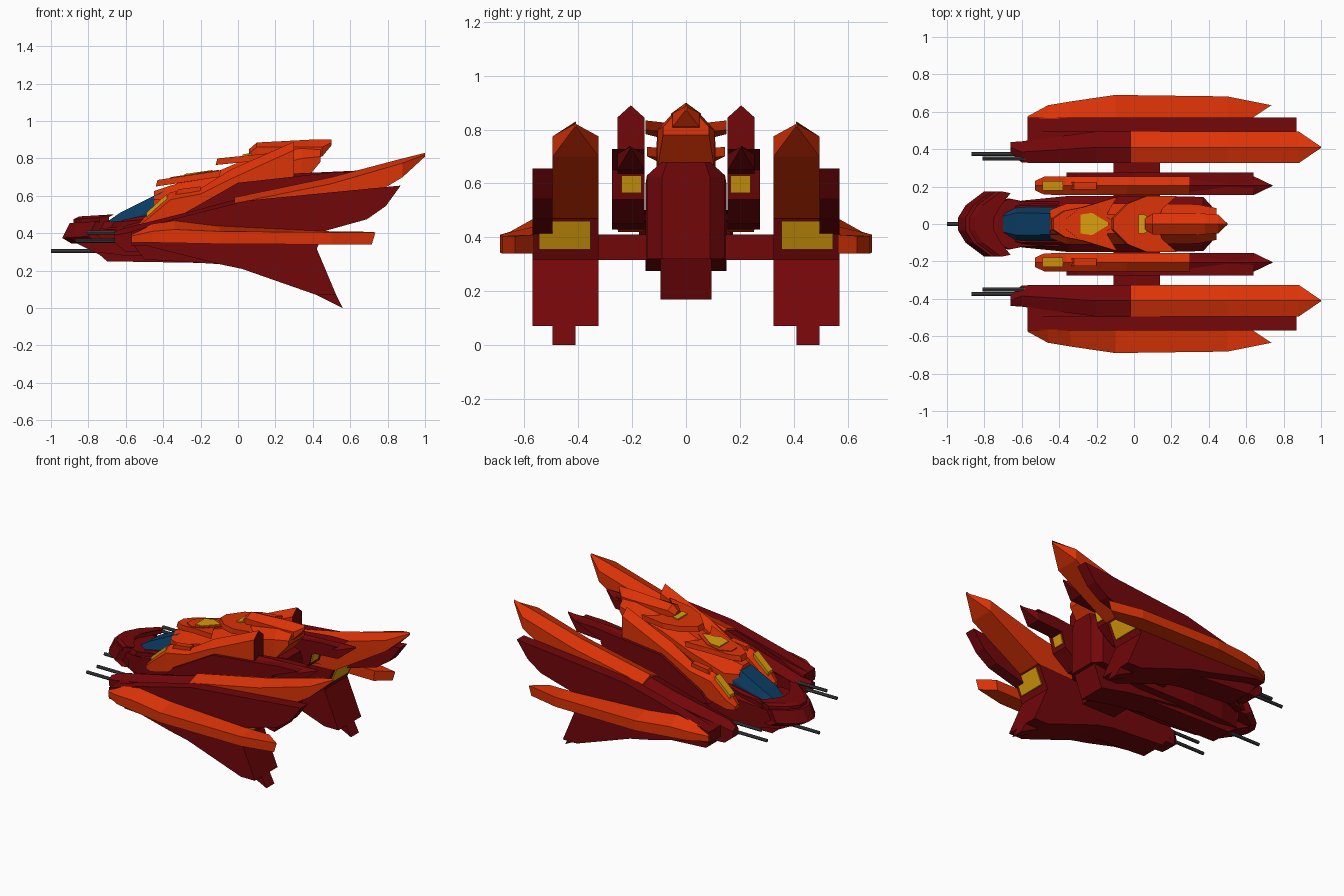
import bpy, bmesh, math

def mat(name, c):
    m = bpy.data.materials.new(name)
    m.diffuse_color = (*c, 1)
    return m

RED = mat("dark_red", (0.17, 0.002, 0.003))
ORANGE = mat("orange", (0.72, 0.033, 0.002))
BLUE = mat("glass_blue", (0.003, 0.045, 0.12))
GOLD = mat("gold", (0.7, 0.34, 0.004))
STEEL = mat("gunmetal", (0.06, 0.06, 0.065))

def skin(name, rings, m, cap=None):
    """Loft equal-length closed rings of points, capping both ends; cap = material of the last end."""
    bm = bmesh.new()
    vs = [[bm.verts.new(p) for p in r] for r in rings]
    n = len(vs[0])
    for a, b in zip(vs, vs[1:]):
        for i in range(n):
            bm.faces.new((a[i], a[(i + 1) % n], b[(i + 1) % n], b[i]))
    bm.faces.new(vs[0][::-1])
    end = bm.faces.new(vs[-1])
    end.material_index = 1 if cap else 0
    bmesh.ops.recalc_face_normals(bm, faces=bm.faces)
    me = bpy.data.meshes.new(name)
    bm.to_mesh(me)
    bm.free()
    for x in (m, cap) if cap else (m,):
        me.materials.append(x)
    ob = bpy.data.objects.new(name, me)
    bpy.context.collection.objects.link(ob)
    return ob

def slab(name, prof, y0, y1, m):
    """Side profile (x, z) extruded across y."""
    return skin(name, [[(x, y, z) for x, z in prof] for y in (y0, y1)], m)

def plate(name, half, levels, m, slope=0.0):
    """Symmetric top outline (x, y) stacked at levels (dx, z); slope lifts it along x."""
    out = half + [(x, -y) for x, y in reversed(half)]
    xm = half[0][0]
    return skin(name, [[(x + dx, y, z + slope * (x - xm)) for x, y in out] for dx, z in levels], m)

def ridged(name, stations, m, cap=None):
    """Five-sided roofed bar; station = x, y centre, half width, bottom, shoulder, ridge."""
    return skin(name, [[(x, c - w, b), (x, c + w, b), (x, c + w, s), (x, c, r), (x, c - w, s)]
                       for x, c, w, b, s, r in stations], m, cap)

def hull(name, stations, m):
    """Chamfered body; station = x, half width, top half width, bottom, shoulder, top."""
    return skin(name, [[(x, -w, b), (x, w, b), (x, w, s), (x, t, h), (x, -t, h), (x, -w, s)]
                       for x, w, t, b, s, h in stations], m)

def gun(name, x0, x1, y, z, r=0.011):
    ring = lambda x: [(x, y + r * math.cos(i * math.pi / 4), z + r * math.sin(i * math.pi / 4)) for i in range(8)]
    return skin(name, [ring(x0), ring(x1)], STEEL)

def both(ob):
    """Mirror a part to the other side."""
    bm = bmesh.new()
    bm.from_mesh(ob.data)
    g = bmesh.ops.duplicate(bm, geom=bm.verts[:] + bm.edges[:] + bm.faces[:])["geom"]
    for v in g:
        if isinstance(v, bmesh.types.BMVert):
            v.co.y *= -1
    bmesh.ops.reverse_faces(bm, faces=[f for f in g if isinstance(f, bmesh.types.BMFace)])
    bm.to_mesh(ob.data)
    bm.free()

# Central fuselage, keel and wing spar
hull("fuselage", [(-0.76, 0.08, 0.06, 0.30, 0.40, 0.43), (-0.60, 0.125, 0.10, 0.28, 0.43, 0.475),
                  (-0.35, 0.15, 0.10, 0.275, 0.46, 0.52), (0.05, 0.15, 0.10, 0.275, 0.60, 0.65),
                  (0.37, 0.145, 0.09, 0.32, 0.63, 0.68), (0.42, 0.09, 0.07, 0.32, 0.62, 0.68)], RED)
slab("keel", [(-0.35, 0.28), (0.1, 0.22), (0.34, 0.17), (0.40, 0.33), (0.0, 0.33)], -0.095, 0.095, RED)
slab("wing_spar", [(-0.11, 0.315), (0.14, 0.315), (0.14, 0.41), (-0.11, 0.41)], -0.34, 0.34, RED)

# Nose chevrons, chin and gun
def chevron(name, x0, levels, w):
    return plate(name, [(x0, 0.035), (x0 + 0.04, 0.10), (x0 + 0.14, w), (x0 + 0.19, w - 0.01), (x0 + 0.14, w - 0.075),
                        (x0 + 0.10, 0.03)], levels, RED, 0.06)
chevron("nose_guard", -0.94, [(0.05, 0.345), (0.0, 0.375), (0.04, 0.455)], 0.175)
chevron("nose_brow", -0.88, [(0.0, 0.45), (0.0, 0.475), (0.03, 0.49)], 0.175)
chevron("nose_rim", -0.82, [(0.0, 0.42), (0.02, 0.455)], 0.135)
slab("chin", [(-0.89, 0.36), (-0.74, 0.285), (-0.70, 0.25), (-0.10, 0.24), (-0.10, 0.40), (-0.84, 0.42)], -0.075, 0.075, RED)
gun("nose_gun", -1.0, -0.65, 0.0, 0.305)

# Canopy, its red frame, and the orange dorsal hull
hull("canopy", [(-0.71, 0.06, 0.04, 0.42, 0.44, 0.455), (-0.63, 0.09, 0.06, 0.42, 0.46, 0.51),
                (-0.38, 0.09, 0.055, 0.46, 0.55, 0.635)], BLUE)
both(slab("canopy_frame", [(-0.72, 0.42), (-0.70, 0.455), (-0.50, 0.475), (-0.40, 0.50), (-0.40, 0.42)], 0.085, 0.12, RED))
hull("dorsal_hull", [(-0.45, 0.075, 0.03, 0.50, 0.58, 0.625), (-0.36, 0.11, 0.05, 0.48, 0.58, 0.655),
                     (-0.10, 0.11, 0.05, 0.55, 0.66, 0.735), (0.10, 0.11, 0.05, 0.62, 0.74, 0.82),
                     (0.34, 0.105, 0.05, 0.66, 0.80, 0.86), (0.44, 0.085, 0.04, 0.78, 0.81, 0.86)], ORANGE)
ridged("dorsal_spine", [(0.06, 0, 0.03, 0.80, 0.83, 0.85), (0.10, 0, 0.055, 0.80, 0.86, 0.885),
                        (0.38, 0, 0.055, 0.80, 0.86, 0.90), (0.45, 0, 0.05, 0.81, 0.86, 0.90),
                        (0.50, 0, 0.003, 0.87, 0.885, 0.90)], ORANGE)
plate("front_collar", [(-0.44, 0.03), (-0.38, 0.07), (-0.28, 0.09), (-0.10, 0.145), (-0.15, 0.06), (-0.16, 0.02)],
      [(0, 0.65), (0.01, 0.685)], ORANGE, 0.15)
plate("front_gem_rim", [(-0.37, 0.03), (-0.31, 0.075), (-0.22, 0.075), (-0.11, 0.01)], [(0, 0.66), (0.01, 0.70)], ORANGE, 0.15)
plate("front_gem", [(-0.29, 0.05), (-0.23, 0.06), (-0.14, 0.005)], [(0, 0.68), (0.005, 0.717)], GOLD, 0.14)
plate("rear_collar", [(-0.12, 0.03), (-0.04, 0.11), (0.06, 0.15), (0.22, 0.15), (0.14, 0.08), (0.12, 0.02)],
      [(0, 0.765), (0.01, 0.80)], ORANGE, 0.1)
plate("rear_gem", [(0.02, 0.05), (0.05, 0.05), (0.09, 0.02)], [(0, 0.79), (0.005, 0.822)], GOLD, 0.15)

# Inner pods: orange cowl, dark engine box, rear spike, exhaust
both(ridged("pod_cowl", [(-0.53, 0.205, 0.025, 0.42, 0.44, 0.45), (-0.48, 0.205, 0.048, 0.42, 0.48, 0.51),
                         (-0.36, 0.205, 0.05, 0.45, 0.58, 0.62), (-0.20, 0.205, 0.05, 0.52, 0.61, 0.64),
                         (-0.04, 0.205, 0.05, 0.58, 0.69, 0.74), (0.30, 0.205, 0.05, 0.68, 0.845, 0.89)], ORANGE, RED))
both(slab("pod_inlay", [(-0.49, 0.47), (-0.38, 0.57), (-0.38, 0.61), (-0.49, 0.51)], 0.18, 0.23, GOLD))
both(slab("pod_step", [(-0.34, 0.60), (-0.20, 0.62), (-0.20, 0.65), (-0.32, 0.635)], 0.185, 0.225, ORANGE))
both(slab("pod_engine", [(-0.36, 0.43), (0.30, 0.45), (0.42, 0.54), (0.45, 0.65), (0.64, 0.728), (0.5, 0.725), (0.0, 0.67),
                         (-0.3, 0.50)], 0.155, 0.275, RED))
both(ridged("pod_spike", [(0.20, 0.205, 0.05, 0.62, 0.69, 0.715), (0.64, 0.205, 0.05, 0.65, 0.71, 0.735),
                          (0.74, 0.205, 0.002, 0.73, 0.735, 0.74)], RED))
both(slab("pod_exhaust", [(0.40, 0.565), (0.435, 0.565), (0.452, 0.63), (0.40, 0.63)], 0.165, 0.24, GOLD))

# Outer nacelles: body with lower fin, side plate, upper blade
both(slab("nacelle_fin", [(-0.50, 0.26), (-0.1, 0.235), (0.02, 0.21), (0.42, 0.07), (0.525, 0.07), (0.42, 0.32), (0.0, 0.36),
                          (-0.57, 0.35)], 0.325, 0.50, RED))
both(slab("fin_outer_face", [(-0.50, 0.335), (-0.1, 0.235), (0.02, 0.21), (0.42, 0.07), (0.525, 0.07), (0.42, 0.32),
                             (0.0, 0.36), (-0.50, 0.36)], 0.50, 0.57, RED))
both(slab("fin_tip", [(0.38, 0.09), (0.50, 0.03), (0.56, 0.0), (0.515, 0.09)], 0.41, 0.495, RED))
both(slab("nacelle_body", [(-0.57, 0.335), (0.42, 0.315), (0.49, 0.475), (0.0, 0.52), (-0.57, 0.41)], 0.325, 0.57, RED))
both(slab("nacelle_exhaust", [(0.40, 0.355), (0.445, 0.355), (0.492, 0.46), (0.40, 0.46)], 0.355, 0.545, GOLD))
both(slab("side_plate", [(-0.57, 0.36), (-0.57, 0.41), (-0.33, 0.48), (0.05, 0.575), (0.87, 0.655), (0.79, 0.545),
                         (0.69, 0.475), (0.42, 0.40)], 0.495, 0.57, RED))
both(ridged("nacelle_nose", [(-0.66, 0.41, 0.028, 0.35, 0.39, 0.41), (-0.60, 0.385, 0.057, 0.30, 0.40, 0.43),
                             (-0.20, 0.41, 0.085, 0.30, 0.50, 0.53), (0.06, 0.41, 0.085, 0.36, 0.57, 0.60)], RED))
both(ridged("upper_blade", [(-0.02, 0.41, 0.085, 0.45, 0.56, 0.592), (0.50, 0.41, 0.085, 0.47, 0.665, 0.70),
                            (0.88, 0.41, 0.085, 0.70, 0.775, 0.80), (1.0, 0.41, 0.003, 0.81, 0.82, 0.83)], ORANGE))

# Orange side blades
def wedge(x, yo, zi, zo, zb):
    return [(x, 0.565, zb), (x, yo, zb), (x, yo, zo), (x, 0.565, zi)]
both(skin("side_blade", [wedge(-0.57, 0.575, 0.40, 0.385, 0.35), wedge(-0.46, 0.635, 0.45, 0.41, 0.35),
                         wedge(-0.34, 0.655, 0.47, 0.42, 0.348), wedge(-0.10, 0.69, 0.44, 0.41, 0.343),
                         wedge(0.50, 0.682, 0.41, 0.405, 0.34),
                         [(0.62, 0.565, 0.34), (0.715, 0.635, 0.34), (0.735, 0.635, 0.405), (0.63, 0.565, 0.41)]], ORANGE))

# Wing guns
both(gun("wing_gun_upper", -0.81, -0.55, 0.35, 0.405))
both(gun("wing_gun_lower", -0.87, -0.55, 0.375, 0.36))
